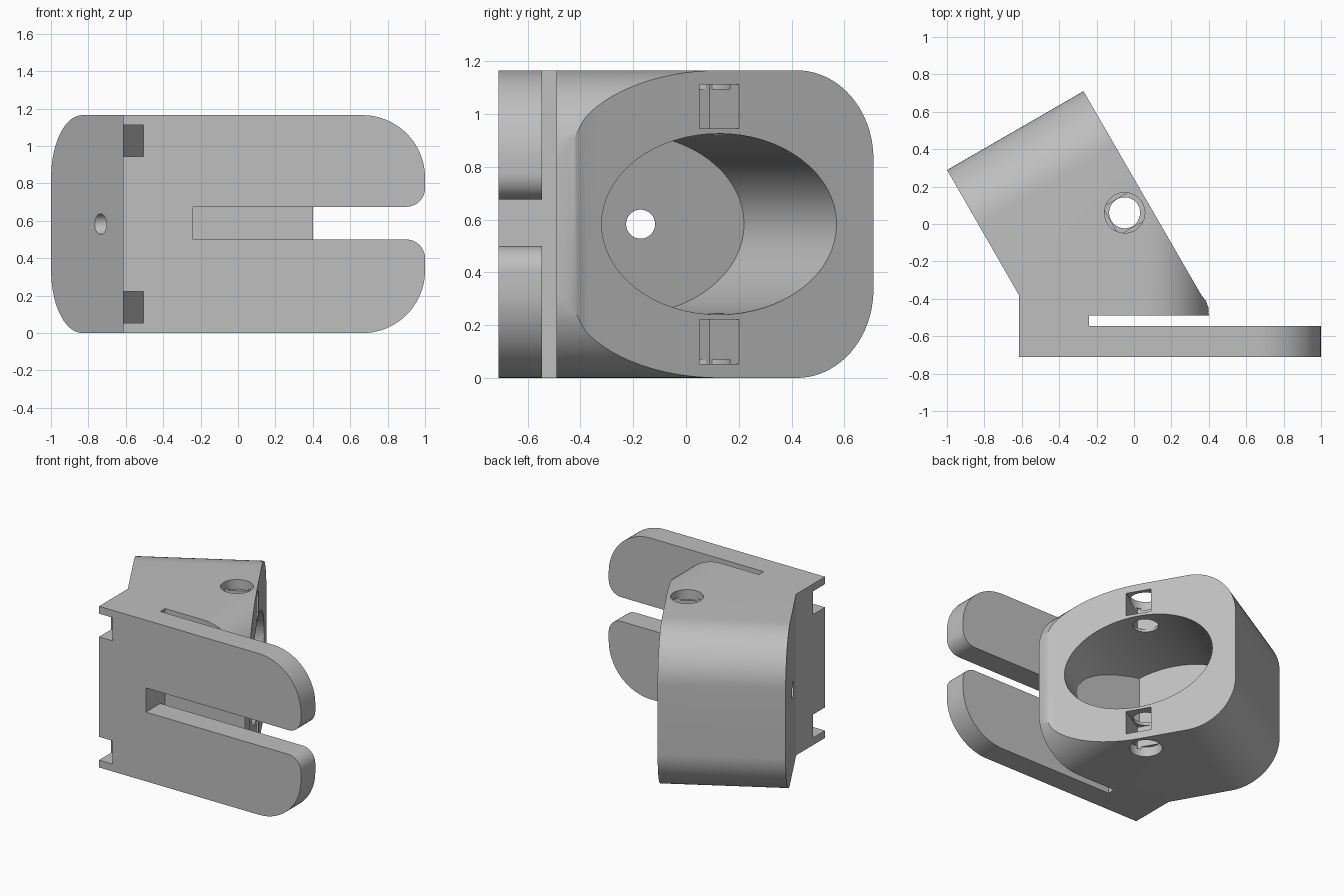
import bpy, bmesh
from math import sin, cos, pi, radians
from mathutils import Vector

cube = bpy.data.objects.get("Cube")
if cube:
    bpy.data.objects.remove(cube, do_unlink=True)

H = 1.165           # overall height
R = 0.335           # large corner radius
MID = H / 2
X, Y, Z = Vector((1, 0, 0)), Vector((0, 1, 0)), Vector((0, 0, 1))
N = Vector((cos(radians(30)), 0.5, 0))     # outward direction of the slanted socket face
S = Vector((-0.5, cos(radians(30)), 0))    # direction along the slanted face
CORNER = Vector((-0.27, 0.71, 0))

grey = bpy.data.materials.new("plain grey")
grey.use_nodes = True
grey.diffuse_color = (0.52, 0.52, 0.52, 1)
grey.node_tree.nodes["Principled BSDF"].inputs["Base Color"].default_value = (0.52, 0.52, 0.52, 1)


def arc(cx, cy, rx, ry, a0, a1, n=20):
    angles = [radians(a0 + (a1 - a0) * i / n) for i in range(n + 1)]
    return [(cx + rx * cos(a), cy + ry * sin(a)) for a in angles]


def ellipse(cx, cy, rx, ry, n=64):
    return arc(cx, cy, rx, ry, 0, 360, n)[:-1]


def rect(a0, a1, b0, b1):
    return [(a0, b0), (a1, b0), (a1, b1), (a0, b1)]


def prism(name, profile, origin, u, v, sweep):
    """Sweep a flat profile, drawn on axes u and v, along a vector."""
    bm = bmesh.new()
    face = bm.faces.new([bm.verts.new(origin + u * a + v * b) for a, b in profile])
    out = bmesh.ops.extrude_face_region(bm, geom=[face])
    moved = [g for g in out["geom"] if isinstance(g, bmesh.types.BMVert)]
    bmesh.ops.translate(bm, verts=moved, vec=sweep)
    bmesh.ops.recalc_face_normals(bm, faces=bm.faces)
    mesh = bpy.data.meshes.new(name)
    bm.to_mesh(mesh)
    bm.free()
    mesh.materials.append(grey)
    obj = bpy.data.objects.new(name, mesh)
    bpy.context.collection.objects.link(obj)
    return obj


def combine(target, tool, operation):
    """Apply a boolean and discard the tool."""
    mod = target.modifiers.new("combine", 'BOOLEAN')
    mod.object, mod.operation, mod.solver = tool, operation, 'EXACT'
    graph = bpy.context.evaluated_depsgraph_get()
    mesh = bpy.data.meshes.new_from_object(target.evaluated_get(graph))
    target.modifiers.clear()
    target.data = mesh
    bpy.data.objects.remove(tool, do_unlink=True)


ZERO = Vector((0, 0, 0))

# Slanted body: footprint, then rounded in two directions
footprint = [(-0.615, -0.6), (-0.24, -0.6), (-0.24, -0.49), (0.40, -0.49), (0.397, -0.445),
             (0.385, -0.412), (0.36, -0.38), (-0.27, 0.71), (-1, 0.29), (-0.615, -0.38)]
body = prism("bracket", footprint, Z * -0.1, X, Y, Z * (H + 0.2))
side = [(-2, 0)] + arc(0.40 - R, R, R, R, -90, 0) + arc(0.40 - R, H - R, R, R, 0, 90) + [(-2, H)]
combine(body, prism("side_rounding", side, Y * -1, X, Z, Y * 2.5), 'INTERSECT')
back = [(-2, 0)] + arc(-R, R, R, R, -90, 0) + arc(-R, H - R, R, R, 0, 90) + [(-2, H)]
combine(body, prism("back_rounding", back, CORNER + N * 0.4, S, Z, N * -1.8), 'INTERSECT')

# Forked front plate
r = 0.1
low, high = 0.50, 0.675
fork = ([(-0.615, 0)] + arc(1 - R, R, R, R, -90, 0) + arc(1 - r, low - r, r, r, 0, 90, 10)
        + [(-0.24, low), (-0.24, high)] + arc(1 - r, high + r, r, r, -90, 0, 10)
        + arc(1 - R, H - R, R, R, 0, 90) + [(-0.615, H)])
combine(body, prism("front_plate", fork, Y * -0.71, X, Z, Y * 0.165), 'UNION')

# Oval socket, stopped by a flat wall near the front gap
FACE = Vector((0.067, 0.125, 0))
socket = prism("socket", ellipse(0, MID, 0.514, 0.343), FACE + N * 0.3, S, Z, N * -1.0)
combine(socket, prism("socket_limit", rect(-2, 2, -0.44, 2), Z * -1, X, Y, Z * 4), 'INTERSECT')
combine(body, socket, 'DIFFERENCE')

# Small hole through the socket floor
combine(body, prism("cable_hole", ellipse(-0.172, MID, 0.055, 0.055, 32),
                    X * -1.1, Y, Z, X * 0.8), 'DIFFERENCE')

# Vertical screw hole with wider mouths
screw = ellipse(-0.05, 0.06, 0.083, 0.083, 40)
mouth = ellipse(-0.05, 0.06, 0.108, 0.108, 40)
combine(body, prism("screw_hole", screw, Z * -0.2, X, Y, Z * 1.6), 'DIFFERENCE')
for z in (-0.1, H - 0.07):
    combine(body, prism("screw_mouth", mouth, Z * z, X, Y, Z * 0.17), 'DIFFERENCE')

# Nut pockets in the slanted face and notches in the plate edge
notch = [(-0.8, -0.89), (-0.505, -0.89), (-0.505, -0.38), (-0.615, -0.57), (-0.8, -0.89)][:4]
notch[0] = (-0.7, -0.72)
for z in (0.053, H - 0.053 - 0.168):
    combine(body, prism("nut_pocket", rect(-0.086, 0.086, z, z + 0.168),
                        FACE + N * 0.1, S, Z, N * -0.32), 'DIFFERENCE')
    combine(body, prism("edge_notch", notch, Z * z, X, Y, Z * 0.168), 'DIFFERENCE')

# Smooth the curved walls, keep the edges crisp
bpy.ops.object.select_all(action='DESELECT')
body.select_set(True)
bpy.context.view_layer.objects.active = body
bpy.ops.object.shade_smooth_by_angle(angle=radians(25))
